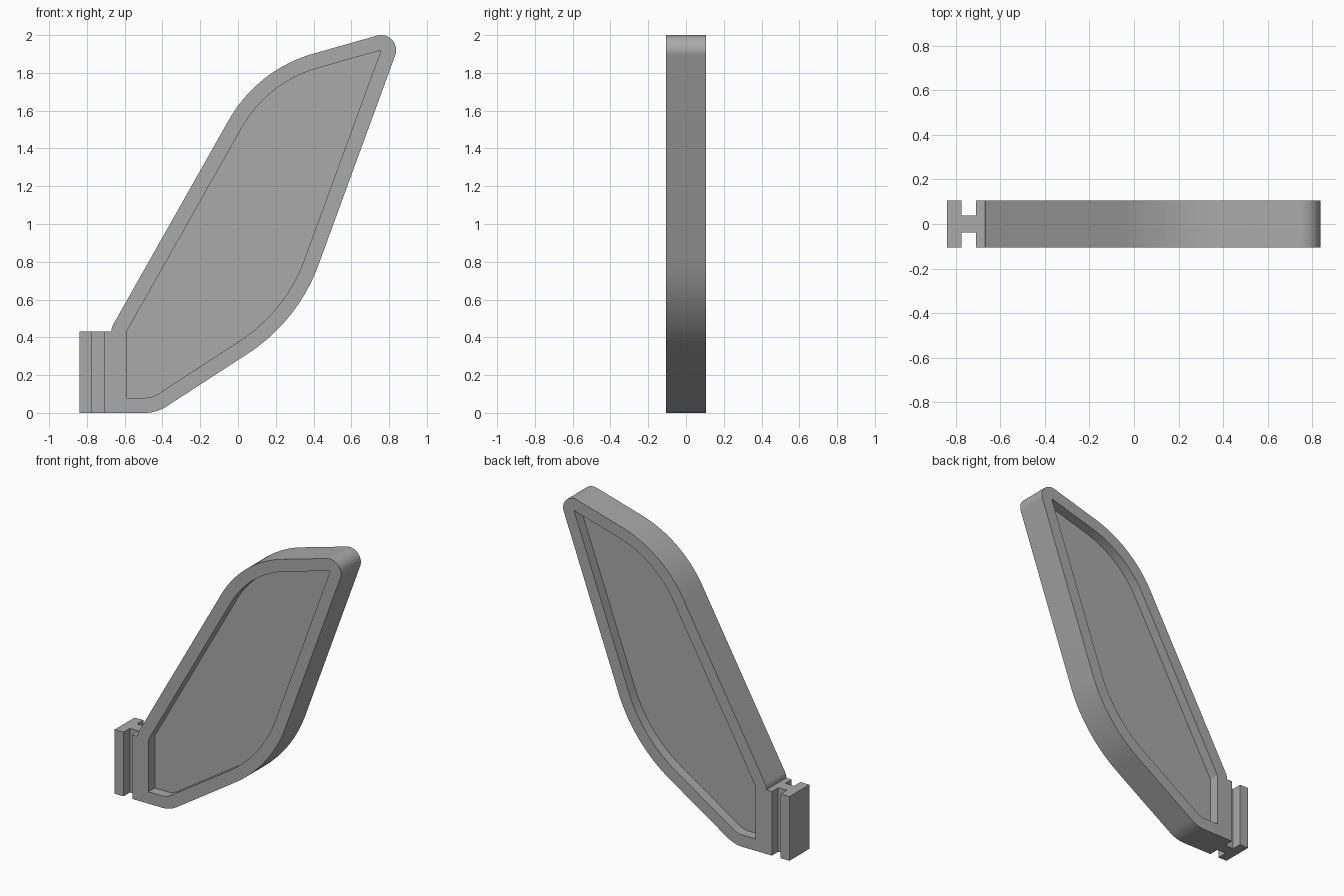
import bpy
import math
from mathutils import Vector

if "Cube" in bpy.data.objects:
    bpy.data.objects.remove(bpy.data.objects["Cube"], do_unlink=True)

# Single grey material
GREY = (0.4, 0.4, 0.4, 1.0)
grey = bpy.data.materials.new("plain_grey")
grey.use_nodes = True
grey.diffuse_color = GREY
grey.node_tree.nodes["Principled BSDF"].inputs["Base Color"].default_value = GREY

# Corners of the recessed panel, anticlockwise: x, z, fillet radius
PANEL = [(-0.59, 0.08, 0), (-0.455, 0.08, 0.13), (0.251, 0.538, 0.87),
         (0.757, 1.92, 0), (0.156, 1.75, 0.67), (-0.59, 0.43, 0)]
HALF_DEPTH = 0.105
HALF_WEB = 0.038
LUG_TOP = 0.43


def rounded_outline(corners, grow=0.0, segments=20):
    """Offset the corners outward by grow and fillet each one."""
    result = []
    count = len(corners)
    for i, (x, z, radius) in enumerate(corners):
        p = Vector((x, z))
        before = (p - Vector(corners[i - 1][:2])).normalized()
        after = (Vector(corners[(i + 1) % count][:2]) - p).normalized()
        n0 = Vector((before.y, -before.x))
        n1 = Vector((after.y, -after.x))
        bisector = (n0 + n1).normalized()
        stretch = 1 / bisector.dot(n0)
        r = radius + grow
        if r == 0:
            result.append(p)
            continue
        # Arc centre is shared by every offset of the same corner
        centre = p - bisector * radius * stretch
        start = math.atan2(n0.y, n0.x)
        turn = n0.angle(n1)
        for k in range(segments + 1):
            a = start + turn * k / segments
            result.append(centre + Vector((math.cos(a), math.sin(a))) * r)
    return result


def extrude_profile(name, loops, half, upright=True):
    """Filled flat curve, extruded both ways and turned into a mesh."""
    curve = bpy.data.curves.new(name, "CURVE")
    curve.dimensions = "2D"
    curve.fill_mode = "BOTH"
    curve.extrude = half
    for loop in loops:
        spline = curve.splines.new("POLY")
        spline.points.add(len(loop) - 1)
        for point, (u, v) in zip(spline.points, loop):
            point.co = (u, v, 0, 1)
        spline.use_cyclic_u = True
    obj = bpy.data.objects.new(name, curve)
    bpy.context.collection.objects.link(obj)
    bpy.ops.object.select_all(action="DESELECT")
    obj.select_set(True)
    bpy.context.view_layer.objects.active = obj
    if upright:
        obj.rotation_euler.x = math.pi / 2
    else:
        obj.location.z = half
    bpy.ops.object.convert(target="MESH")
    bpy.ops.object.transform_apply(location=True, rotation=True, scale=True)
    # Weld the caps to the walls
    bpy.ops.object.mode_set(mode="EDIT")
    bpy.ops.mesh.select_all(action="SELECT")
    bpy.ops.mesh.remove_doubles(threshold=0.0001)
    bpy.ops.mesh.normals_make_consistent(inside=False)
    bpy.ops.object.mode_set(mode="OBJECT")
    obj.data.materials.clear()
    obj.data.materials.append(grey)
    bpy.ops.object.shade_smooth_by_angle(angle=math.radians(25))
    return obj


# Raised rim, with its lower left side widened to meet the connector
rim = [p for p in rounded_outline(PANEL, 0.08) if p.x > -0.6 or p.y > LUG_TOP - 0.001]
rim = [Vector((-0.71, LUG_TOP)), Vector((-0.71, 0))] + rim
rim.append(Vector((-0.67, LUG_TOP)))
extrude_profile("rim", [rim, rounded_outline(PANEL)], HALF_DEPTH)

# Thin panel, its edge buried in the rim
extrude_profile("panel", [rounded_outline(PANEL, 0.03)], HALF_WEB)

# T-section connector: end flange and narrow neck
half_section = [(-0.84, HALF_DEPTH), (-0.775, HALF_DEPTH),
                (-0.775, HALF_WEB), (-0.70, HALF_WEB)]
section = half_section + [(x, -y) for x, y in reversed(half_section)]
extrude_profile("connector", [section], LUG_TOP / 2, upright=False)
